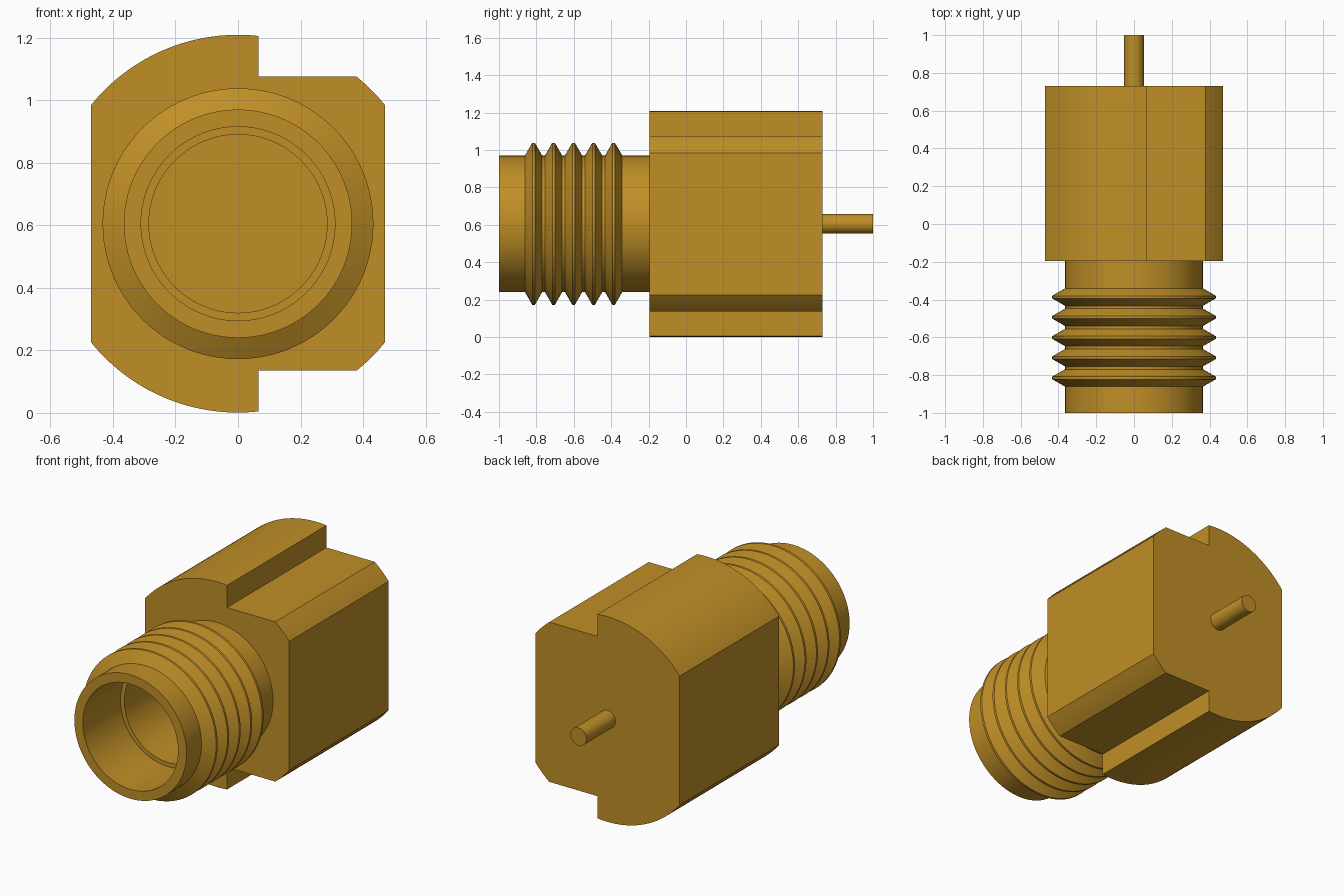
import bpy, bmesh, math

cube = bpy.data.objects.get("Cube")
if cube:
    bpy.data.objects.remove(cube, do_unlink=True)

AXIS_Z = 0.605          # height of the connector axis
BODY_FRONT, BODY_BACK = -0.195, 0.73

brass = bpy.data.materials.new("brass")
gold = (0.527, 0.275, 0.02, 1.0)
brass.diffuse_color = gold
brass.use_nodes = True
brass.node_tree.nodes["Principled BSDF"].inputs["Base Color"].default_value = gold


def finish(name, bm):
    """Turn a bmesh into a named, coloured object with sharp edges kept."""
    bmesh.ops.recalc_face_normals(bm, faces=bm.faces)
    mesh = bpy.data.meshes.new(name)
    bm.to_mesh(mesh)
    bm.free()
    mesh.materials.append(brass)
    obj = bpy.data.objects.new(name, mesh)
    obj.location.z = AXIS_Z
    bpy.context.collection.objects.link(obj)
    bpy.ops.object.select_all(action='DESELECT')
    obj.select_set(True)
    bpy.context.view_layer.objects.active = obj
    bpy.ops.object.shade_smooth_by_angle(angle=math.radians(20))
    return obj


def lathe(name, profile, steps=96):
    """Spin a closed (radius, y) profile around the y axis."""
    bm = bmesh.new()
    rings = []
    for i in range(steps):
        a = 2 * math.pi * i / steps
        rings.append([bm.verts.new((r * math.cos(a), y, r * math.sin(a)))
                      for r, y in profile])
    n = len(profile)
    for i in range(steps):
        p, q = rings[i], rings[(i + 1) % steps]
        for j in range(n):
            k = (j + 1) % n
            bm.faces.new((p[j], p[k], q[k], q[j]))
    return finish(name, bm)


def prism(name, outline, y0, y1):
    """Extrude an (x, z) outline along y."""
    bm = bmesh.new()
    face = bm.faces.new([bm.verts.new((x, y0, z)) for x, z in outline])
    ext = bmesh.ops.extrude_face_region(bm, geom=[face])
    verts = [v for v in ext["geom"] if isinstance(v, bmesh.types.BMVert)]
    bmesh.ops.translate(bm, verts=verts, vec=(0, y1 - y0, 0))
    return finish(name, bm)


def arc(radius, a0, a1, steps):
    return [(radius * math.cos(a0 + (a1 - a0) * i / steps),
             radius * math.sin(a0 + (a1 - a0) * i / steps)) for i in range(steps + 1)]


# Body: round bar with flat sides and a notch in the top and bottom on one side
R, FLAT, NOTCH_X, NOTCH_Z = 0.604, 0.47, 0.065, 0.47
side = math.acos(FLAT / R)
upper = arc(R, side, math.asin(NOTCH_Z / R), 4)
upper += [(NOTCH_X, NOTCH_Z)]
upper += arc(R, math.acos(NOTCH_X / R), math.pi - side, 24)
outline = upper + [(x, -z) for x, z in reversed(upper)]
prism("body", outline, BODY_FRONT, BODY_BACK)

# Barrel: hollow tube with five thread ridges and a stepped bore
BARREL_R, RIDGE_R = 0.365, 0.433
profile = [(0.31, -1.0), (BARREL_R, -1.0)]
for i in range(5):
    y = -0.815 + 0.107 * i
    profile += [(BARREL_R, y - 0.046), (RIDGE_R, y - 0.007),
                (RIDGE_R, y + 0.007), (BARREL_R, y + 0.046)]
profile += [(BARREL_R, BODY_FRONT + 0.01), (0.285, BODY_FRONT + 0.01),
            (0.285, -0.65), (0.31, -0.65)]
lathe("threaded_barrel", profile)

# Contact pin at the back
prism("contact_pin", arc(0.052, 0, 2 * math.pi, 32)[:-1], BODY_BACK - 0.02, 1.0)
